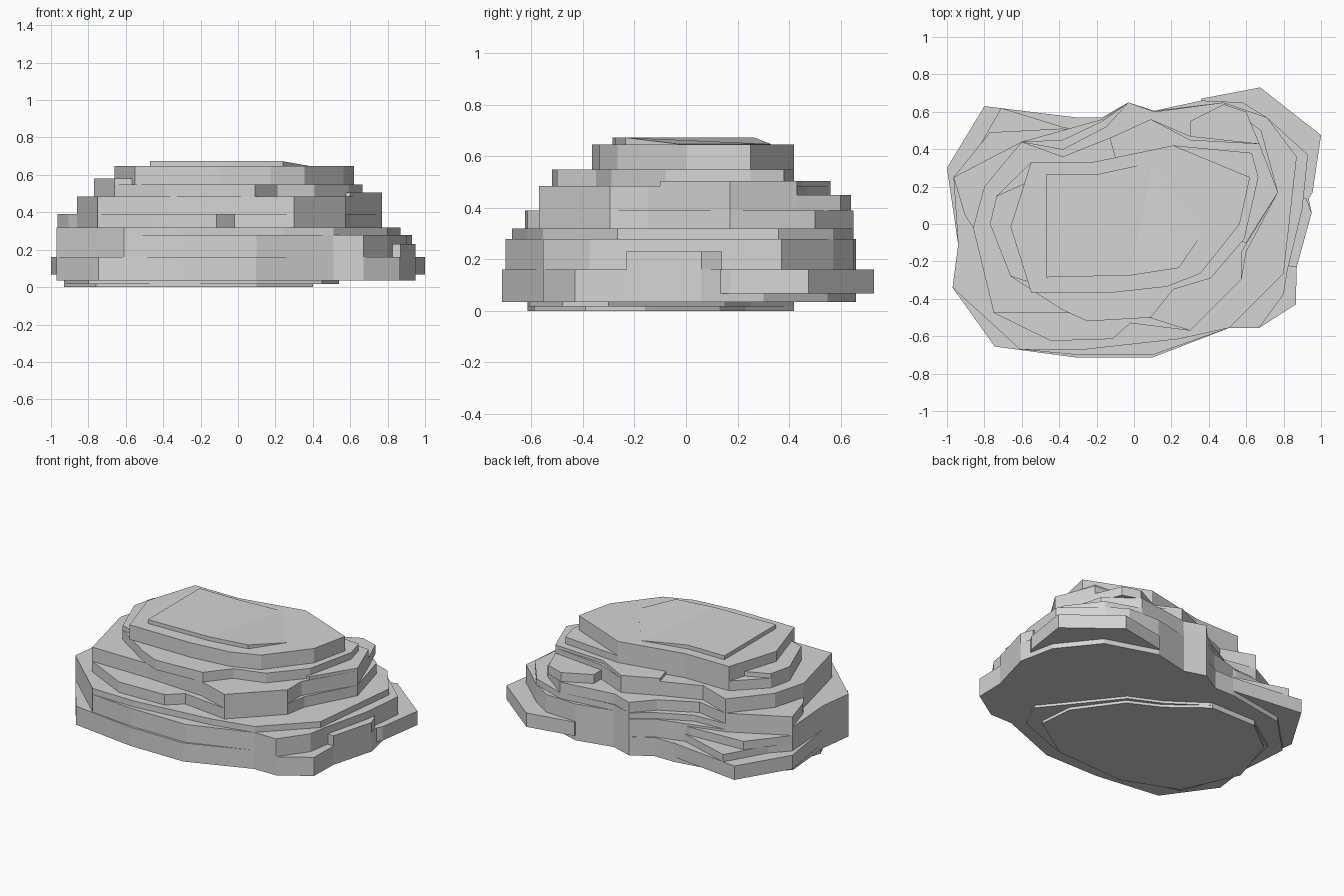
import bpy, bmesh

stone = bpy.data.materials.new("grey stone")
stone.diffuse_color = (0.66, 0.66, 0.66, 1)


def slab(name, z0, z1, pts, tilt=None):
    """Extrude an outline between two heights; tilt maps outline index -> own top height."""
    bm = bmesh.new()
    low = [bm.verts.new((x, y, z0)) for x, y in pts]
    high = [bm.verts.new((x, y, (tilt or {}).get(i, z1))) for i, (x, y) in enumerate(pts)]
    bm.faces.new(low[::-1])
    bm.faces.new(high)
    n = len(pts)
    for i in range(n):
        j = (i + 1) % n
        bm.faces.new((low[i], low[j], high[j], high[i]))
    bmesh.ops.triangulate(bm, faces=[f for f in bm.faces if len(f.verts) > 4])
    bmesh.ops.recalc_face_normals(bm, faces=bm.faces)
    me = bpy.data.meshes.new(name)
    bm.to_mesh(me)
    bm.free()
    me.materials.append(stone)
    bpy.context.collection.objects.link(bpy.data.objects.new(name, me))


# Underside plates
slab("foot_plate", 0, 0.02, [
    (-.93, -.1), (-.76, -.47), (-.4, -.615), (.1, -.59), (.40, -.39), (.38, -.16),
    (.17, .13), (-.03, .23), (-.27, .42), (-.6, .42), (-.82, .25)])
slab("under_plate", 0.018, 0.036, [
    (-.93, -.1), (-.8, -.5), (-.4, -.615), (.1, -.61), (.45, -.48), (.54, -.3),
    (.41, -.14), (.18, .15), (-.03, .25), (-.27, .42), (-.6, .42), (-.85, .25)])

# Wide bottom course with its projecting ledges
slab("bottom_course", 0.035, 0.16, [
    (-.97, .25), (-.94, -.11), (-.97, -.34), (-.745, -.655), (-.3, -.715),
    (.095, -.715), (.51, -.555), (.67, -.555), (.865, -.43), (.87, -.23), (.95, .06),
    (.9, .3), (.7, .55), (.36, .66), (.11, .605), (-.03, .65), (-.17, .57), (-.31, .57),
    (-.72, .5)])
slab("right_ledge", 0.068, 0.161, [
    (1, .475), (.675, .73), (.36, .67), (.3, .2), (.92, .11), (.955, .17)])
slab("left_ledge", 0.068, 0.161, [
    (-1, .30), (-.94, -.11), (-.6, .1), (-.31, .57), (-.80, .63)])

# Middle courses
slab("middle_course", 0.16, 0.28, [
    (-.965, .25), (-.94, -.11), (-.97, -.34), (-.61, -.67), (-.3, -.7), (.1, -.7),
    (.51, -.555), (.67, -.555), (.8, -.375), (.82, -.25), (.9, .08), (.93, .37), (.71, .57),
    (.58, .65), (.36, .66), (.11, .605), (-.03, .65), (-.17, .56), (-.385, .5), (-.6, .44)])
slab("right_step", 0.16, 0.23, [(.95, .06), (.92, .14), (.5, .1), (.6, -.2), (.87, -.23)])
slab("back_left_step", 0.16, 0.21, [
    (-.71, .62), (-.86, .36), (-.965, .25), (-.6, .2), (-.3, .5), (-.385, .52)])
slab("back_left_upper_step", 0.21, 0.265, [
    (-.77, .49), (-.965, .25), (-.6, .2), (-.3, .5), (-.385, .51)])
slab("shoulder_course", 0.28, 0.32, [
    (-.965, .25), (-.94, -.11), (-.97, -.34), (-.61, -.67), (-.3, -.675), (.24, -.615),
    (.51, -.555), (.8, -.265), (.87, .36), (.71, .57), (.48, .65), (.11, .605),
    (-.03, .65), (-.17, .55), (-.38, .45), (-.6, .44)])

# Upper courses
slab("lower_tier", 0.32, 0.39, [
    (-.965, .25), (-.905, .05), (-.86, -.02), (-.75, -.475), (-.445, -.625), (-.115, -.615),
    (-.02, -.53), (.3, -.57), (.575, -.295), (.6, -.15), (.77, .17), (.68, .5), (.48, .65),
    (.11, .6), (-.03, .65), (-.15, .52), (-.38, .4), (-.6, .44)])
slab("middle_tier", 0.39, 0.485, [
    (-.86, -.02), (-.75, -.475), (-.36, -.475), (.08, -.5), (.3, -.57), (.575, -.295),
    (.575, -.15), (.77, .17), (.67, .43), (.3, .47), (.09, .56), (-.13, .46), (-.38, .36),
    (-.6, .44), (-.8, .2)])
slab("back_step", 0.39, 0.45, [(.6, .6), (.48, .64), (.3, .55), (.3, .2), (.67, .43)])
slab("right_tier_step", 0.485, 0.505, [
    (.77, .17), (.67, .43), (.3, .45), (.09, .56), (-.13, .46), (0, 0), (.6, -.1)])
slab("upper_tier", 0.485, 0.55, [
    (-.77, 0), (-.66, -.28), (-.39, -.455), (-.25, -.52), (.09, -.5), (.21, -.35),
    (.41, -.29), (.59, -.08), (.665, .25), (.63, .38), (.21, .42), (-.225, .33),
    (-.55, .33), (-.735, .15)])
slab("left_tier_step", 0.55, 0.58, [
    (-.77, 0), (-.66, -.28), (-.4, -.36), (-.4, .3), (-.6, .21), (-.735, .15)])
slab("crown", 0.55, 0.647, [
    (-.66, -.015), (-.55, -.365), (-.1, -.365), (.175, -.335), (.355, -.265), (.565, 0),
    (.62, .25), (.21, .42), (-.225, .33), (-.55, .33)])

# Cap, sinking into the crown at its back right
slab("cap", 0.64, 0.673, [
    (-.47, -.285), (-.02, -.275), (.24, -.235), (.38, -.03), (.1, .33), (-.2, .265),
    (-.47, .265)], {3: 0.648, 4: 0.648})
